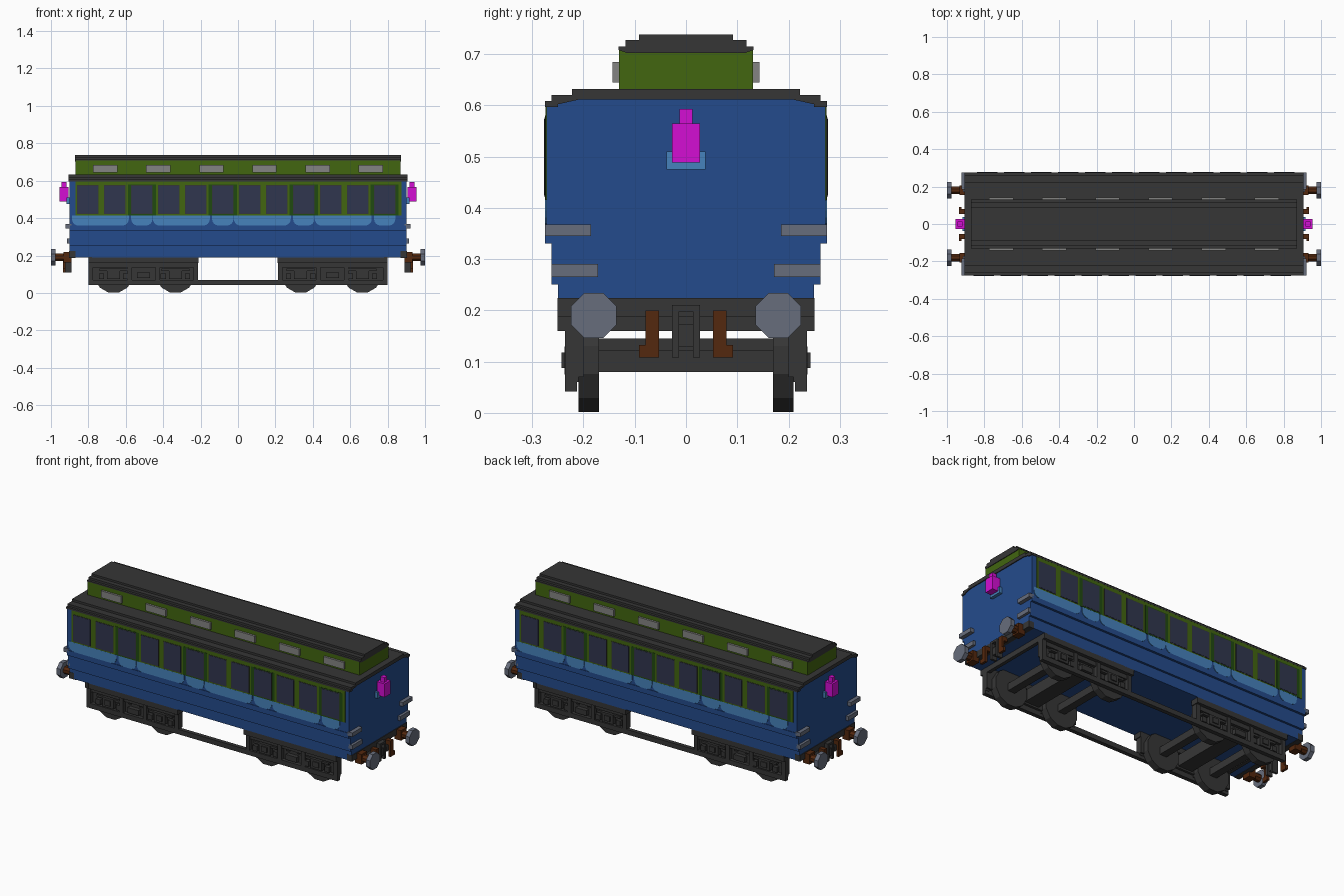
import bpy, bmesh, math

cube = bpy.data.objects.get("Cube")
if cube:
    bpy.data.objects.remove(cube, do_unlink=True)


def material(name, rgb):
    lin = [(c / 255 / 12.92 if c < 10 else ((c / 255 + 0.055) / 1.055) ** 2.4) for c in rgb]
    m = bpy.data.materials.new(name)
    m.use_nodes = True
    m.diffuse_color = (*lin, 1)
    m.node_tree.nodes["Principled BSDF"].inputs["Base Color"].default_value = (*lin, 1)
    return m


BLUE = material("body blue", (36, 75, 140))
SKY = material("light blue", (70, 130, 188))
GREEN = material("leaf green", (66, 102, 16))
DEEP = material("dark green", (32, 74, 16))
GLASS = material("window glass", (48, 54, 78))
DARK = material("charcoal", (54, 54, 54))
VENT = material("vent grey", (132, 132, 130))
STEEL = material("steel grey", (103, 109, 124))
BROWN = material("rust brown", (84, 40, 14))
PINK = material("magenta", (212, 14, 212))

ONE = [(1, 1)]
TURN = [(1, 1), (-1, -1)]          # both long sides, turned half round
ENDS = [(1, 1), (-1, 1)]
SIDES = [(1, 1), (1, -1)]
FOUR = [(1, 1), (-1, 1), (1, -1), (-1, -1)]


def prism(pts, axis, a, b):
    """Polygon pts swept from a to b along x or y."""
    place = (lambda u, v, w: (w, u, v)) if axis == "x" else (lambda u, v, w: (u, w, v))
    return [place(u, v, a) for u, v in pts], [place(u, v, b) for u, v in pts]


def box(x0, x1, y0, y1, z0, z1):
    return prism([(y0, z0), (y1, z0), (y1, z1), (y0, z1)], "x", x0, x1)


def ngon(u, v, r, n):
    return [(u + r * math.cos((k + 0.5) * math.tau / n), v + r * math.sin((k + 0.5) * math.tau / n))
            for k in range(n)]


def part(name, mat, solids, copies=ONE):
    bm = bmesh.new()
    for sx, sy in copies:
        for ring_a, ring_b in solids:
            va = [bm.verts.new((x * sx, y * sy, z)) for x, y, z in ring_a]
            vb = [bm.verts.new((x * sx, y * sy, z)) for x, y, z in ring_b]
            bm.faces.new(va)
            bm.faces.new(vb[::-1])
            for i in range(len(va)):
                j = (i + 1) % len(va)
                bm.faces.new((va[j], va[i], vb[i], vb[j]))
    bmesh.ops.recalc_face_normals(bm, faces=bm.faces)
    me = bpy.data.meshes.new(name)
    bm.to_mesh(me)
    bm.free()
    me.materials.append(mat)
    ob = bpy.data.objects.new(name, me)
    bpy.context.collection.objects.link(ob)
    return ob


def both(half):
    """Close a right-hand profile with its mirror image."""
    return half + [(-u, v) for u, v in reversed(half)]


# Body shell with stepped lower sides
part("body", BLUE, [prism(both([(0.25, 0.19), (0.25, 0.25), (0.262, 0.25), (0.262, 0.33),
                                (0.272, 0.33), (0.272, 0.598), (0.255, 0.598), (0.255, 0.603),
                                (0.215, 0.612)]), "x", -0.90, 0.90)])
part("waist_rail", BLUE, [box(-0.898, 0.898, 0.27, 0.275, 0.33, 0.36)], SIDES)

# Lower roof
part("main_roof", DARK, [prism(both([(0.21, 0.611), (0.25, 0.602), (0.25, 0.597), (0.275, 0.597),
                                     (0.275, 0.608), (0.262, 0.608), (0.262, 0.62),
                                     (0.222, 0.62), (0.222, 0.632)]), "x", -0.905, 0.905)])

# Raised upper section
part("upper_section", GREEN, [box(-0.868, 0.868, -0.131, 0.131, 0.63, 0.712)])
part("upper_roof", DARK, [prism(both([(0.115, 0.702), (0.132, 0.708), (0.132, 0.715), (0.118, 0.715),
                                      (0.118, 0.727), (0.092, 0.727), (0.092, 0.738)]),
                                "x", -0.872, 0.872)])
part("roof_vents", VENT, [box(x - 0.065, x + 0.065, 0.13, 0.143, 0.645, 0.685)
                          for x in (-0.71, -0.426, -0.142, 0.142, 0.426, 0.71)], SIDES)

# Side panels, doors and windows (front side, then turned to the back)
PITCH = 0.1443
centres = [-0.803 + PITCH * i for i in range(12)]
part("window_band", GREEN, [box(-0.87, 0.875, -0.2745, -0.27, 0.415, 0.598)], TURN)
part("doors", DEEP, [box(x - 0.075, x + 0.075, -0.2755, -0.27, 0.415, 0.58)
                     for x in centres[2::3]], TURN)
part("window_frames", DARK, [box(x - 0.057, x + 0.057, -0.276, -0.27, 0.421, 0.576)
                             for x in centres], TURN)
part("windows", GLASS, [box(x - 0.054, x + 0.054, -0.277, -0.27, 0.424, 0.573)
                        for x in centres], TURN)


def scallop(x0, x1, r=0.035):
    """Panel with rounded lower corners."""
    arc = [k * math.pi / 8 for k in range(5)]
    pts = [(x0, 0.415), (x1, 0.415)]
    pts += [(x1 - r + r * math.cos(t), 0.36 + r - r * math.sin(t)) for t in arc]
    pts += [(x0 + r - r * math.sin(t), 0.36 + r - r * math.cos(t)) for t in arc]
    return prism(pts, "y", -0.275, -0.27)


panels = []
for i in range(0, 12, 3):
    a, b, c = centres[i:i + 3]
    panels += [scallop(a - 0.085, b + 0.075), scallop(c - 0.057, c + 0.057)]
part("light_panels", SKY, panels, TURN)

# End steps at the corners
part("end_steps", STEEL, [box(0.89, 0.922, 0.185, 0.275, 0.345, 0.368),
                          box(0.89, 0.915, 0.172, 0.262, 0.265, 0.29)], FOUR)

# Tail lamps
part("lamp_brackets", SKY, [box(0.895, 0.918, -0.038, 0.038, 0.475, 0.49),
                            box(0.895, 0.918, 0.027, 0.038, 0.49, 0.51),
                            box(0.895, 0.918, -0.038, -0.027, 0.49, 0.51)], ENDS)
part("lamps", PINK, [box(0.905, 0.955, -0.027, 0.027, 0.488, 0.565),
                     box(0.917, 0.943, -0.013, 0.013, 0.565, 0.593)], ENDS)

# End beams, buffers and couplings
part("end_beams", DARK, [box(0.87, 0.903, -0.251, 0.251, 0.188, 0.224),
                         box(0.78, 0.80, -0.251, 0.251, 0.16, 0.192)], ENDS)
part("buffer_shafts", BROWN, [box(0.89, 0.932, 0.155, 0.205, 0.162, 0.22),
                              prism(ngon(0.18, 0.19, 0.022, 8), "x", 0.93, 0.978)], FOUR)
part("buffer_heads", STEEL, [prism(ngon(0.18, 0.19, 0.048, 8), "x", 0.975, 1.0)], FOUR)
part("coupling_chains", BROWN, [box(0.90, 0.925, 0.053, 0.079, 0.175, 0.20),
                                box(0.922, 0.936, 0.053, 0.079, 0.11, 0.20),
                                box(0.922, 0.936, 0.053, 0.092, 0.108, 0.132)], FOUR)
part("coupling_hook", DARK, [box(0.89, 0.925, -0.027, 0.027, 0.198, 0.21),
                             box(0.89, 0.925, -0.027, -0.014, 0.108, 0.20),
                             box(0.89, 0.925, 0.014, 0.027, 0.108, 0.20),
                             box(0.90, 0.92, -0.014, 0.014, 0.13, 0.172)], ENDS)

# Underframe side beams and truss rail
part("side_beams", DARK, [box(0.21, 0.80, 0.20, 0.25, 0.16, 0.192)], FOUR)
part("truss_rail", DARK, [box(-0.80, 0.80, 0.213, 0.236, 0.042, 0.07)], SIDES)

# Bogie frames with axle boxes and springs
frame = [box(0.215, 0.80, 0.20, 0.213, 0.07, 0.118),
         box(0.215, 0.46, 0.20, 0.213, 0.118, 0.16),
         box(0.55, 0.80, 0.20, 0.213, 0.118, 0.16),
         box(0.48, 0.53, 0.20, 0.213, 0.118, 0.16),
         box(0.215, 0.80, 0.213, 0.23, 0.135, 0.16)]
frame += [box(x - 0.012, x + 0.012, 0.21, 0.236, 0.06, 0.17) for x in (0.227, 0.43, 0.58, 0.788)]
part("bogie_frames", DARK, frame, FOUR)
axles = (0.335, 0.665)
boxes = []
for x in axles:
    boxes += [box(x - 0.035, x + 0.035, 0.21, 0.237, 0.075, 0.13),
              box(x - 0.018, x + 0.018, 0.235, 0.243, 0.088, 0.118),
              box(x - 0.075, x + 0.075, 0.21, 0.232, 0.118, 0.13)]
    boxes += [box(x + d - 0.014, x + d + 0.014, 0.21, 0.234, 0.075, 0.105) for d in (-0.065, 0.065)]
boxes += [box(0.47, 0.54, 0.21, 0.237, 0.08, 0.11)]
part("axle_boxes", DARK, boxes, FOUR)

# Wheels, axles and bolsters
part("wheels", DARK, [prism(ngon(x, 0.103, 0.105, 12), "y", 0.17, 0.21) for x in axles], FOUR)
part("axles", DARK, [box(x - 0.022, x + 0.022, -0.18, 0.18, 0.08, 0.122) for x in axles], ENDS)
part("bolsters", DARK, [box(0.46, 0.55, -0.205, 0.205, 0.08, 0.145)], ENDS)
